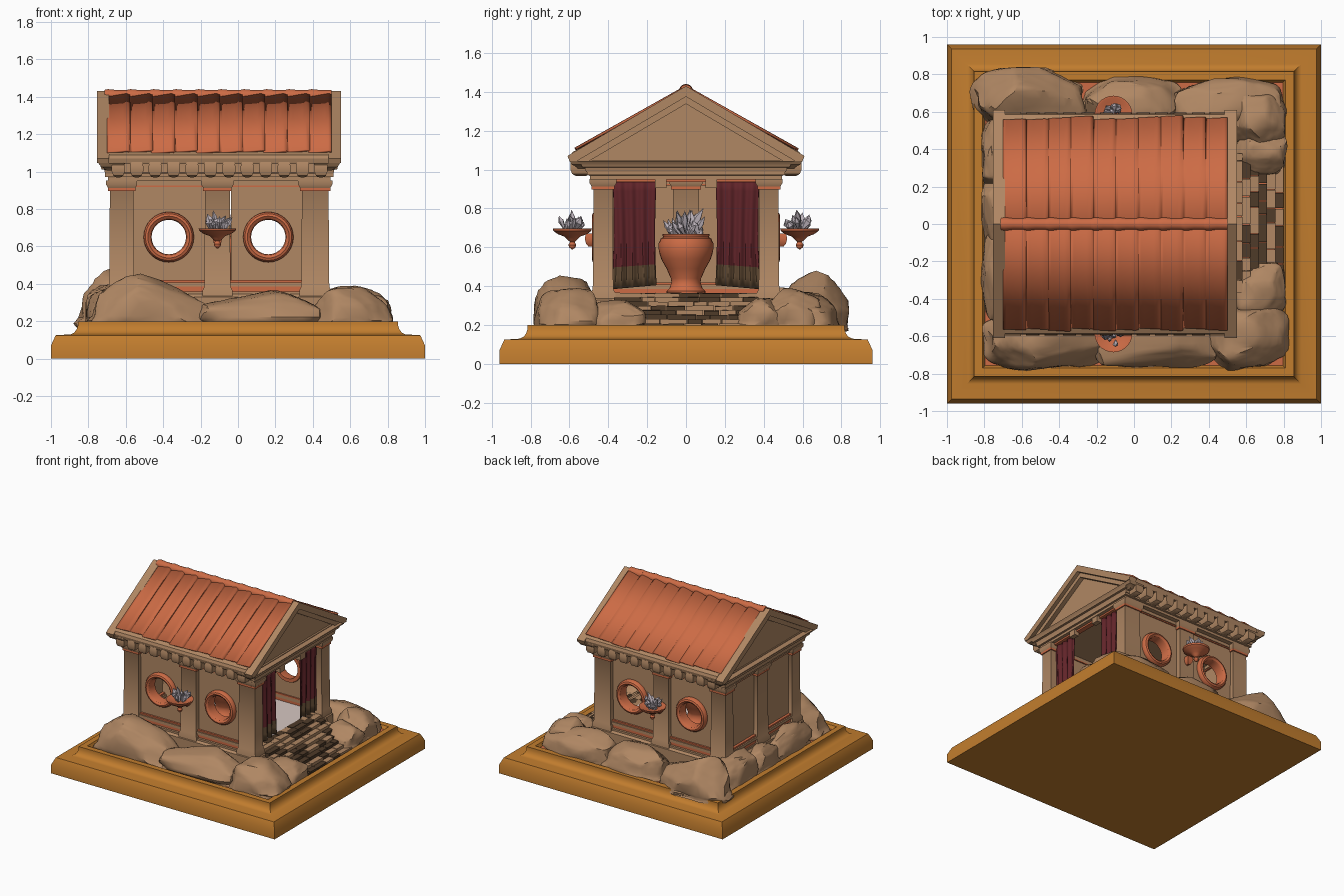
import bpy, bmesh, math, random
from mathutils import Vector, noise

if "Cube" in bpy.data.objects:
    bpy.data.objects.remove(bpy.data.objects["Cube"])
random.seed(7)

def mat(name, *rgb):
    m = bpy.data.materials.new(name)
    m.diffuse_color = [((c + .055) / 1.055) ** 2.4 for c in rgb] + [1]
    m.use_nodes = True
    m.node_tree.nodes["Principled BSDF"].inputs["Base Color"].default_value = m.diffuse_color
    return m
WOOD = mat("ochre_wood", .76, .49, .18)
STONE = mat("tan_stone", .69, .53, .39)
CLAY = mat("terracotta", .80, .42, .27)
RED = mat("dark_red_cloth", .38, .14, .16)
HEM = mat("brown_hem", .38, .29, .20)
DARK = mat("dark_brick", .31, .23, .16)
CRYSTAL = mat("grey_crystal", .74, .70, .73)
PALE = mat("pale_floor", .84, .78, .76)

def mesh(name, verts, faces, mats, pick=None):
    me = bpy.data.meshes.new(name)
    me.from_pydata([tuple(v) for v in verts], [], faces)
    for m in (mats if isinstance(mats, list) else [mats]):
        me.materials.append(m)
    if pick:
        for p in me.polygons:
            p.material_index = pick(p)
    bm = bmesh.new()
    bm.from_mesh(me)
    bmesh.ops.recalc_face_normals(bm, faces=bm.faces)
    bm.to_mesh(me)
    bm.free()
    ob = bpy.data.objects.new(name, me)
    bpy.context.collection.objects.link(ob)
    return ob

def rings(name, loops, m, cap=True):
    """Skin a list of equal closed loops."""
    n = len(loops[0])
    f = [(k*n + i, k*n + (i+1) % n, (k+1)*n + (i+1) % n, (k+1)*n + i)
         for k in range(len(loops) - 1) for i in range(n)]
    if cap:
        f += [tuple(range(n)), tuple(range((len(loops)-1)*n, len(loops)*n))]
    return mesh(name, [v for l in loops for v in l], f, m)

def tier(name, cx, cy, hx, hy, prof, m):
    """Rectangular moulding, profile = (offset, z)."""
    return rings(name, [[(cx + a*(hx+o), cy + b*(hy+o), z) for a, b in
                 ((-1, -1), (1, -1), (1, 1), (-1, 1))] for o, z in prof], m)

def box(name, x0, x1, y0, y1, z0, z1, m):
    return tier(name, (x0+x1)/2, (y0+y1)/2, (x1-x0)/2, (y1-y0)/2, [(0, z0), (0, z1)], m)

def lathe(name, c, prof, m, n=28):
    return rings(name, [[(c[0] + r*math.cos(6.28319*i/n), c[1] + r*math.sin(6.28319*i/n), z)
                 for i in range(n)] for r, z in prof], m)

def extrude_x(name, pts, x0, x1, m):
    return rings(name, [[(x, y, z) for y, z in pts] for x in (x0, x1)], m)

# Plinth and its inner floor
tier("plinth", 0, 0, 1, .96, [(0, 0), (0, .07), (-.025, .125), (-.105, .13), (-.125, .14), (-.138, .158),
     (-.145, .18), (-.145, .2), (-.19, .2), (-.205, .17)], WOOD)
box("ground", -.8, .8, -.77, .77, .16, .174, CLAY)

# Podium and floor
tier("podium", -.10, 0, .59, .48, [(.015, .17), (.015, .33), (0, .345), (0, .36)], STONE)
box("inner_floor", -.6, .40, -.4, .4, .355, .364, PALE)

# Columns with painted necks
def column(x, y, hx, hy):
    tier("column", x, y, hx, hy, [(.01, .3), (.01, .365), (0, .385), (-.004, .895), (.004, .91),
         (.016, .93), (.016, .952)], STONE)
    box("column_neck", x-hx-.006, x+hx+.006, y-hy-.006, y+hy+.006, .897, .913, CLAY)
for s in (-1, 1):
    for x, h in ((-.622, .067), (-.11, .07), (.413, .075)):
        column(x, s*.427, h, .053)
column(-.622, 0, .067, .07)

# Side walls with round windows
def window_wall(cx, s):
    hx, hz, r = .2, .30, .11
    ang = sorted([6.28319*i/32 + .01 for i in range(32)] +
                 [math.atan2(b*hz, a*hx) % 6.28319 for a in (-1, 1) for b in (-1, 1)])
    def rim(y, rad=None):
        out = []
        for a in ang:
            c, d = math.cos(a), math.sin(a)
            k = rad or min(hx/max(abs(c), 1e-6), hz/max(abs(d), 1e-6))
            out.append((cx + k*c, s*y, .65 + k*d))
        return out
    rings("window_wall", [rim(.41, r), rim(.41), rim(.445), rim(.445, r), rim(.41, r)], STONE, False)
    prof = [(.092, .40), (.092, .46), (.098, .475), (.112, .485), (.125, .48), (.134, .465), (.135, .44), (.12, .40)]
    rings("window_ring", [[(cx + q*math.cos(t*.19635), s*y, .65 + q*math.sin(t*.19635)) for t in range(32)]
          for q, y in prof + prof[:1]], CLAY, False)
for s in (-1, 1):
    for cx in (-.37, .162):
        window_wall(cx, s)
    # wall trims
    for z0, z1, d, m in ((.36, .385, .462, CLAY), (.385, .408, .47, STONE), (.408, .42, .46, CLAY),
                         (.917, .926, .452, CLAY), (.926, .952, .458, STONE)):
        box("wall_trim", -.62, .41, *sorted((s*.40, s*d)), z0, z1, m)
# Back wall and trims
box("back_wall", -.655, -.625, -.42, .42, .35, .95, STONE)
for z0, z1, d, m in ((.36, .385, .04, CLAY), (.385, .408, .047, STONE), (.408, .42, .036, CLAY),
                     (.917, .926, .028, CLAY), (.926, .952, .033, STONE)):
    box("back_trim", -.64-d, -.64+d, -.41, .41, z0, z1, m)

# Entablature, end cornices and rounded brackets under the eaves
tier("entablature", -.10, 0, .595, .495, [(0, .95), (0, .97), (.015, .972), (.015, .99), (.005, .995), (.005, 1.05)], STONE)
for x in (-.675, .475):
    tier("end_cornice", x, 0, .02, .50, [(-.005, .965), (.0, .985), (.015, .988), (.02, 1.01), (.035, 1.013),
         (.04, 1.03), (.05, 1.042)], STONE)
    tier("cornice_tip", x, 0, .045, .575, [(-.02, 1.005), (0, 1.02), (.012, 1.025), (.025, 1.045)], STONE)
for s in (-1, 1):
    for i in range(12):
        x = -.64 + i*.0985
        tier("eave_bracket", x, s*.54, .022, .042, [(-.014, .968), (.004, .978), (.013, 1.0), (.013, 1.03),
             (.006, 1.052), (-.01, 1.06)], STONE)

# Roof body, raking cornices
extrude_x("roof_body", [(-.585, 1.042), (.585, 1.042), (.592, 1.07), (.585, 1.09), (0, 1.40), (-.585, 1.09), (-.592, 1.07)],
          -.69, .485, STONE)
def chevron(name, x0, x1, e, top, drop):
    low = (top - drop - 1.045) / .59
    extrude_x(name, [(-e, top - .59*e), (0, top), (e, top - .59*e), (e - .01, 1.045), (low, 1.045),
                     (0, top - drop), (-low, 1.045), (-e + .01, 1.045)], x0, x1, STONE)
for x, d in ((.485, 1), (-.69, -1)):
    chevron("raking_cornice", *sorted((x, x + d*.065)), .61, 1.43, .055)
    chevron("raking_moulding", *sorted((x - d*.01, x + d*.035)), .58, 1.41, .072)

# Tiled roof slopes: overlapping tiles with a raised edge
def roof_side(s):
    vs, fs, per = [], [], 8
    for t in range(10):
        jit = random.uniform(-.012, .008)
        for k in range(per):
            u = k/(per - 1)
            h = .005 + .013*u**1.6 - (.005 if k == per - 1 else 0)
            for v in (0, .5, 1):
                y = .008 + v*(.555 + jit)
                vs.append((-.70 + .12*(t + u*.995), s*(y + h*.5), 1.41 - .56*y + h*.85))
    for c in range(10*per - 1):
        for r in range(2):
            fs.append((c*3+r, c*3+r+1, c*3+r+4, c*3+r+3))
    ob = mesh("roof_tiles", vs, fs, CLAY)
    md = ob.modifiers.new("thick", 'SOLIDIFY')
    md.thickness, md.offset = .012, 0
for s in (-1, 1):
    roof_side(s)
# Ridge tiles
for i in range(10):
    x = -.715 + i*.121
    loops = [[(x + dx, r*math.cos(a*.5236), 1.405 + r*math.sin(a*.5236)) for a in range(12)]
             for dx, r in ((0, .032), (.02, .036), (.07, .031), (.125, .032))]
    rings("ridge_tile", loops, CLAY)

# Curtains with hem, rod and small rod blocks
for s in (-1, 1):
    vs, nu, nv = [], 36, 10
    for j in range(nv + 1):
        for i in range(nu + 1):
            u, v = i/nu, j/nv
            y = .264 + (u - .5)*(.225 - .015*math.sin(3.14*v))
            vs.append((.445 + .009*(.6 + v*.6)*math.sin(u*24 + v), s*y, .945 - v*(.55 + .02*(u - .5))))
    fs = [(j*(nu+1)+i, j*(nu+1)+i+1, (j+1)*(nu+1)+i+1, (j+1)*(nu+1)+i) for j in range(nv) for i in range(nu)]
    ob = mesh("curtain", vs, fs, [RED, HEM], lambda p: int(p.center.z < .50))
    ob.modifiers.new("thick", 'SOLIDIFY').thickness = .008
    box("rod_block", .45, .49, s*.13 - .03, s*.13 + .03, .905, .955, STONE)
box("curtain_rod", .43, .47, -.38, .38, .935, .948, CLAY)

# Steps of two-tone bricks
vs, fs, tone = [], [], []
for i in range(9):
    y = -.37
    while y < .37:
        y2 = min(y + random.uniform(.06, .16), .38)
        b, x1, zt = len(vs), .80 - .044*i, min(.205 + .0225*i, .362)
        vs += [(x, yy, z) for x in (x1 - .05, x1) for yy in (y, y2 - .004) for z in (.16, zt + random.uniform(0, .005))]
        fs += [tuple(b + k for k in q) for q in ((0, 1, 3, 2), (4, 5, 7, 6), (0, 1, 5, 4), (2, 3, 7, 6), (0, 2, 6, 4), (1, 3, 7, 5))]
        tone += [int(random.random() < .45)] * 6
        y = y2
mesh("brick_steps", vs, fs, [STONE, DARK], lambda p: tone[p.index])

# Crystal clusters: pointed shards
def crystals(c, rad, height, n):
    vs, fs = [], []
    for _ in range(n):
        a, q = random.uniform(0, 6.28), rad*math.sqrt(random.random())
        p = Vector((c[0] + q*math.cos(a), c[1] + q*math.sin(a), c[2]))
        d = Vector((random.uniform(-.7, .7), random.uniform(-.7, .7), 1)).normalized()
        L = height*random.uniform(.4, 1)*(1.15 - .6*q/rad)
        e = d.orthogonal().normalized()
        g, w, b = d.cross(e), random.uniform(.012, .024), len(vs)
        vs += [p - d*.01] + [p + d*L*.65 + w*(e*math.cos(k*1.2566) + g*math.sin(k*1.2566)) for k in range(5)] + [p + d*L]
        fs += [(b, b+1+k, b+1+(k+1) % 5) for k in range(5)] + [(b+6, b+1+k, b+1+(k+1) % 5) for k in range(5)]
    mesh("crystals", vs, fs, CRYSTAL)

# Central urn
lathe("urn", (-.11, 0), [(.10, .35), (.10, .375), (.085, .39), (.075, .42), (.078, .44), (.10, .49), (.128, .54), (.14, .58),
      (.141, .62), (.13, .645), (.118, .652), (.122, .668), (.105, .668), (.10, .65)], CLAY)
crystals((-.11, 0, .65), .075, .175, 36)

# Wall bowls with brackets
for s in (-1, 1):
    lathe("wall_bowl", (-.11, s*.585), [(.004, .59), (.016, .60), (.02, .613), (.012, .628), (.028, .642), (.04, .655), (.075, .668),
          (.097, .684), (.101, .697), (.09, .697), (.07, .685)], CLAY)
    tier("bowl_bracket", -.11, s*.49, .02, .025, [(-.012, .605), (0, .62), (.006, .645), (0, .67)], CLAY)
    crystals((-.11, s*.585, .685), .045, .135, 24)

# Boulders: rounded blocks chiselled by random planes; slope lowers the +x end
def rock(x0, x1, y0, y1, zt, slope=0):
    bm = bmesh.new()
    bmesh.ops.create_icosphere(bm, subdivisions=4, radius=1)
    seed = Vector([random.uniform(0, 50) for _ in range(3)])
    planes = [Vector([random.uniform(-1, 1), random.uniform(-1, 1), random.uniform(0, 1)]).normalized() for _ in range(9)]
    for v in bm.verts:
        if v.co.z < 0:
            k = 1 / max(math.hypot(v.co.x, v.co.y), .5)
            v.co.x, v.co.y = v.co.x*k, v.co.y*k
        c = Vector([math.copysign(abs(t)**.62, t) for t in v.co])
        c *= 1 + .18*noise.noise(c*1.3 + seed)
        for n in planes:
            over = c.dot(n) - .92
            if over > 0:
                c -= n*over*.9
        v.co = c*(1 + .025*noise.noise(c*5 + seed))
    lo = [min(v.co[k] for v in bm.verts) for k in range(3)]
    hi = [max(v.co[k] for v in bm.verts) for k in range(3)]
    for v in bm.verts:
        u = [(v.co[k] - lo[k])/(hi[k] - lo[k]) for k in range(3)]
        z = 2*u[2] - 1
        top = (zt - .22) * (1 - max(0, slope*(u[0] - .35) if slope > 0 else slope*(u[0] - .65)))
        v.co = (x0 + u[0]*(x1 - x0), y0 + u[1]*(y1 - y0), .22 + z*(top if z > 0 else .06))
    me = bpy.data.meshes.new("boulder")
    bm.to_mesh(me)
    bm.free()
    me.materials.append(STONE)
    bpy.context.collection.objects.link(bpy.data.objects.new("boulder", me))
for r in ((-.82, -.12, -.785, -.45, .48, 1.0), (-.30, .46, -.77, -.42, .37, -.9), (.36, .83, -.785, -.42, .39),
          (.53, .82, -.50, -.20, .33), (.53, .82, .26, .52, .34), (.50, .82, .40, .70, .39),
          (.18, .80, .48, .79, .37), (-.29, .27, .46, .80, .37), (-.88, -.26, .48, .84, .48, .9),
          (-.82, -.62, .18, .60, .40), (-.82, -.62, -.12, .28, .36), (-.82, -.62, -.52, 0, .38)):
    rock(*r)

# Smooth shading with sharp edges kept
bpy.ops.object.select_all(action='SELECT')
bpy.context.view_layer.objects.active = bpy.context.selected_objects[0]
bpy.ops.object.shade_smooth_by_angle(angle=math.radians(32))
